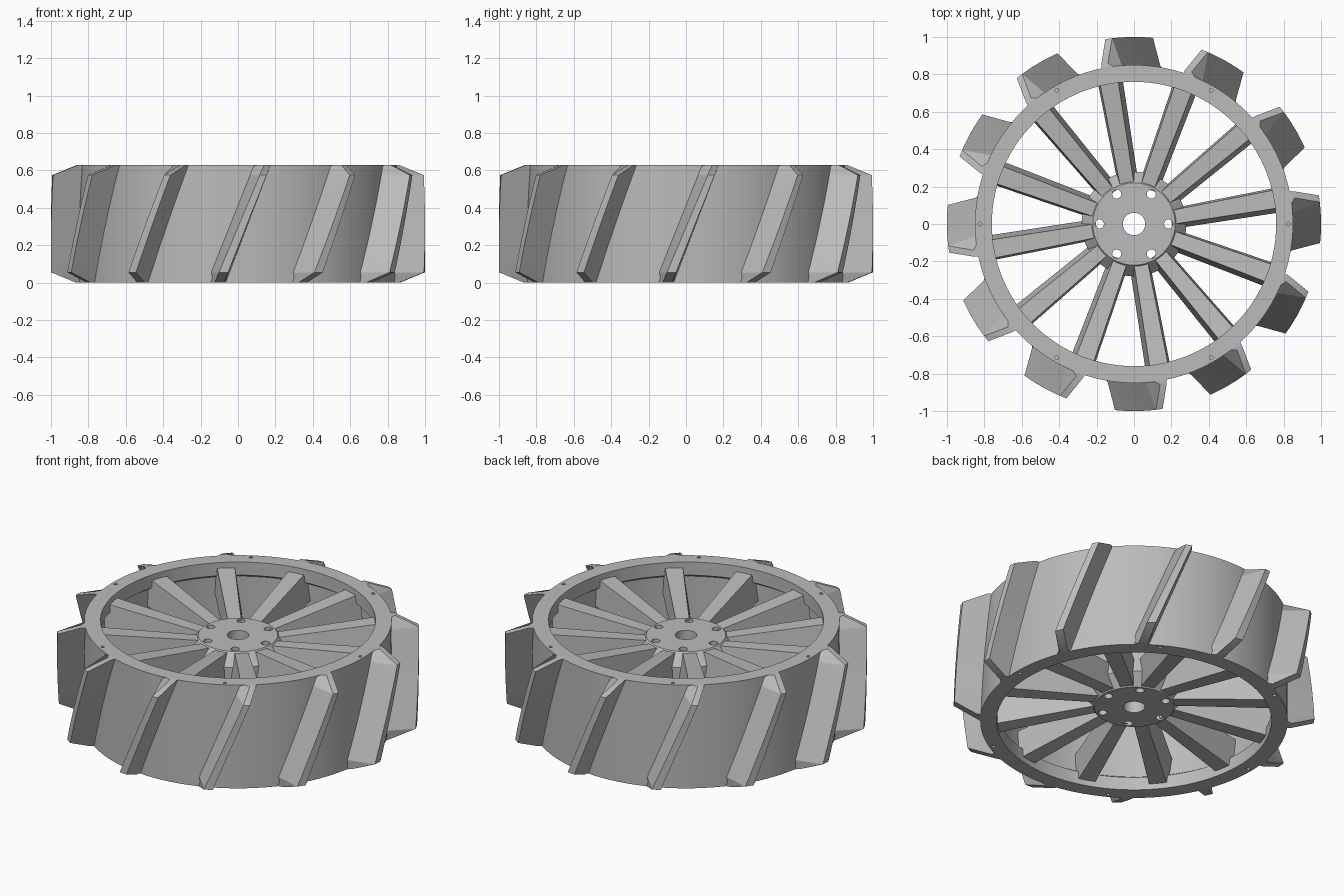
import bpy, bmesh, math
from mathutils import Matrix, Vector

cube = bpy.data.objects.get("Cube")
if cube:
    bpy.data.objects.remove(cube, do_unlink=True)

HEIGHT = 0.63
COUNT = 12

grey = bpy.data.materials.new("wheel_grey")
grey.use_nodes = True
grey.diffuse_color = (0.5, 0.5, 0.5, 1)
grey.node_tree.nodes["Principled BSDF"].inputs["Base Color"].default_value = (0.5, 0.5, 0.5, 1)


def finish(name, bm, smooth=False):
    bmesh.ops.recalc_face_normals(bm, faces=bm.faces)
    mesh = bpy.data.meshes.new(name)
    bm.to_mesh(mesh)
    bm.free()
    mesh.materials.append(grey)
    obj = bpy.data.objects.new(name, mesh)
    bpy.context.collection.objects.link(obj)
    if smooth:
        bpy.ops.object.select_all(action="DESELECT")
        obj.select_set(True)
        bpy.context.view_layer.objects.active = obj
        bpy.ops.object.shade_smooth_by_angle(angle=math.radians(25))
    return obj


def loft(bm, rings, closed=False):
    """Skin rings of equal length, capping the ends or closing into a loop."""
    loops = [[bm.verts.new(p) for p in ring] for ring in rings]
    pairs = list(zip(loops, loops[1:]))
    if closed:
        pairs.append((loops[-1], loops[0]))
    else:
        bm.faces.new(loops[0])
        bm.faces.new(loops[-1])
    for a, b in pairs:
        for i in range(len(a)):
            j = (i + 1) % len(a)
            bm.faces.new((a[i], a[j], b[j], b[i]))


def lathe(name, profile, steps):
    bm = bmesh.new()
    rings = []
    for k in range(steps):
        a = math.tau * k / steps
        rings.append([(r * math.cos(a), r * math.sin(a), z) for r, z in profile])
    loft(bm, rings, closed=True)
    return finish(name, bm, True)


def drill(target, name, radius, ring, depth, levels):
    """Cut six small round holes on a bolt circle."""
    bm = bmesh.new()
    for z in levels:
        for k in range(6):
            a = math.tau * k / 6
            spot = Matrix.Translation((ring * math.cos(a), ring * math.sin(a), z))
            bmesh.ops.create_cone(bm, cap_ends=True, segments=20, radius1=radius,
                                  radius2=radius, depth=depth, matrix=spot)
    cutter = finish(name, bm)
    cutter.hide_render = True
    cutter.hide_viewport = True
    cutter.display_type = "WIRE"
    cut = target.modifiers.new("holes", "BOOLEAN")
    cut.operation = "DIFFERENCE"
    cut.solver = "EXACT"
    cut.object = cutter


# Rim: outer drum with an inward lip at each edge
lip = 0.08
rim = lathe("rim", [(0.85, 0), (0.85, HEIGHT), (0.76, HEIGHT), (0.76, HEIGHT - lip),
                    (0.79, HEIGHT - lip - 0.02), (0.79, lip + 0.02), (0.76, lip), (0.76, 0)], 120)
drill(rim, "rim_hole_cutter", 0.01, 0.825, 0.1, (0, HEIGHT))

# Hub: bored core with a wider collar around its middle
hub = lathe("hub", [(0.06, 0.09), (0.22, 0.09), (0.28, 0.16), (0.28, 0.47),
                    (0.22, 0.54), (0.06, 0.54)], 48)
drill(hub, "hub_hole_cutter", 0.024, 0.185, 1.0, (HEIGHT / 2,))


# Spokes: drafted bars rising from hub to rim, mirrored for the lower layer
def spoke_section(r, top, depth, half):
    return [(r, -half, top), (r, half, top),
            (r, half + 0.01, top - depth), (r, -half - 0.025, top - depth)]


for layer in ("upper", "lower"):
    bm = bmesh.new()
    for k in range(COUNT):
        turn = Matrix.Rotation(math.radians(10) + math.tau * k / COUNT, 3, "Z")
        rings = []
        for section in (spoke_section(0.2, 0.53, 0.14, 0.037), spoke_section(0.8, 0.6, 0.17, 0.05)):
            if layer == "lower":
                section = [(x, y, HEIGHT - z) for x, y, z in section]
            rings.append([turn @ Vector(p) for p in section])
        loft(bm, rings)
    finish(layer + "_spokes", bm)


# Treads: slanted lugs with one drafted flank and bevelled ends
def tread_section(z):
    t = z / HEIGHT
    edge = min(z, HEIGHT - z)
    outer = 0.87 + 0.13 * min(edge / 0.055, 1)
    base = 0.83
    left, right = -0.17 + 0.25 * t, -0.065 + 0.24 * t
    tip_left, tip_right = -0.125 + 0.265 * t, -0.075 + 0.25 * t
    points = []
    for x, r in ((left, base), (right, base), (tip_right, outer), (tip_left, outer)):
        points.append(Vector((x, -math.sqrt(r * r - x * x), z)))
    return points


bm = bmesh.new()
levels = [0] + [0.055 + 0.52 * i / 6 for i in range(7)] + [HEIGHT]
for k in range(COUNT):
    turn = Matrix.Rotation(math.tau * k / COUNT, 3, "Z")
    loft(bm, [[turn @ p for p in tread_section(z)] for z in levels])
finish("treads", bm, True)
